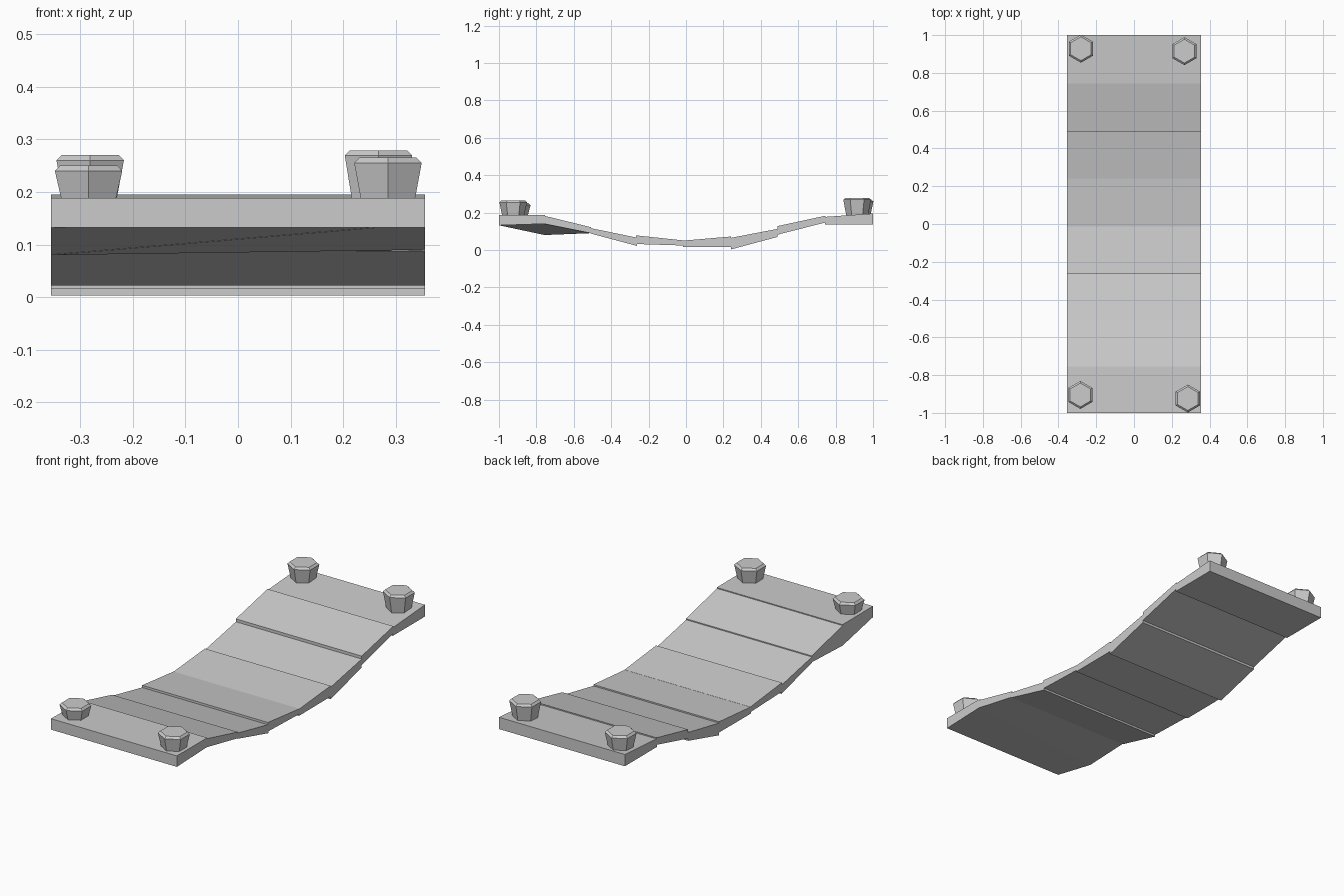
import bpy
import bmesh
from math import sin, cos, pi

if "Cube" in bpy.data.objects:
    bpy.data.objects.remove(bpy.data.objects["Cube"])

HALF_W = 0.355


def make_object(name, bm):
    bmesh.ops.recalc_face_normals(bm, faces=bm.faces)
    mesh = bpy.data.meshes.new(name)
    bm.to_mesh(mesh)
    bm.free()
    ob = bpy.data.objects.new(name, mesh)
    bpy.context.collection.objects.link(ob)
    return ob


def loft(name, rings):
    """Skin a stack of equal-sized rings and cap both ends."""
    bm = bmesh.new()
    loops = [[bm.verts.new(p) for p in ring] for ring in rings]
    n = len(loops[0])
    for a, b in zip(loops, loops[1:]):
        for i in range(n):
            j = (i + 1) % n
            bm.faces.new((a[i], a[j], b[j], b[i]))
    bm.faces.new(loops[0])
    bm.faces.new(loops[-1])
    return make_object(name, bm)


def section(y, bottom_left, bottom_right, top):
    return [(-HALF_W, y, bottom_left), (HALF_W, y, bottom_right),
            (HALF_W, y, top), (-HALF_W, y, top)]


# Sagging planks: (start y, bottom left, bottom right, top), (end ...)
planks = [
    ((-1.0, .132, .132, .188), (-.755, .08, .14, .187)),
    ((-.758, .08, .14, .183), (-.508, .09, .09, .122)),
    ((-.51, .088, .088, .117), (-.262, .022, .022, .066)),
    ((-.266, .032, .032, .078), (-.012, .024, .024, .051)),
    ((-.016, .016, .016, .05), (.24, .017, .017, .072)),
    ((.24, .003, .003, .065), (.49, .07, .07, .113)),
    ((.49, .082, .082, .128), (.745, .147, .147, .183)),
    ((.742, .135, .135, .177), (1.0, .135, .135, .195)),
]
for k, (start, end) in enumerate(planks):
    loft(f"plank_{k + 1}", [section(*start), section(*end)])

# Flared hexagonal corner bolts with a chamfered top
bolts = {
    "front_left_bolt": (-.284, -.905, .180, .250),
    "front_right_bolt": (.285, -.924, .180, .265),
    "back_left_bolt": (-.281, .928, .185, .270),
    "back_right_bolt": (.267, .915, .185, .279),
}
for name, (x, y, base, top) in bolts.items():
    rings = []
    for radius, z in ((.058, base), (.074, top - .01), (.063, top)):
        angles = [pi / 2 + i * pi / 3 for i in range(6)]
        rings.append([(x + radius * cos(a), y + radius * sin(a), z) for a in angles])
    loft(name, rings)
